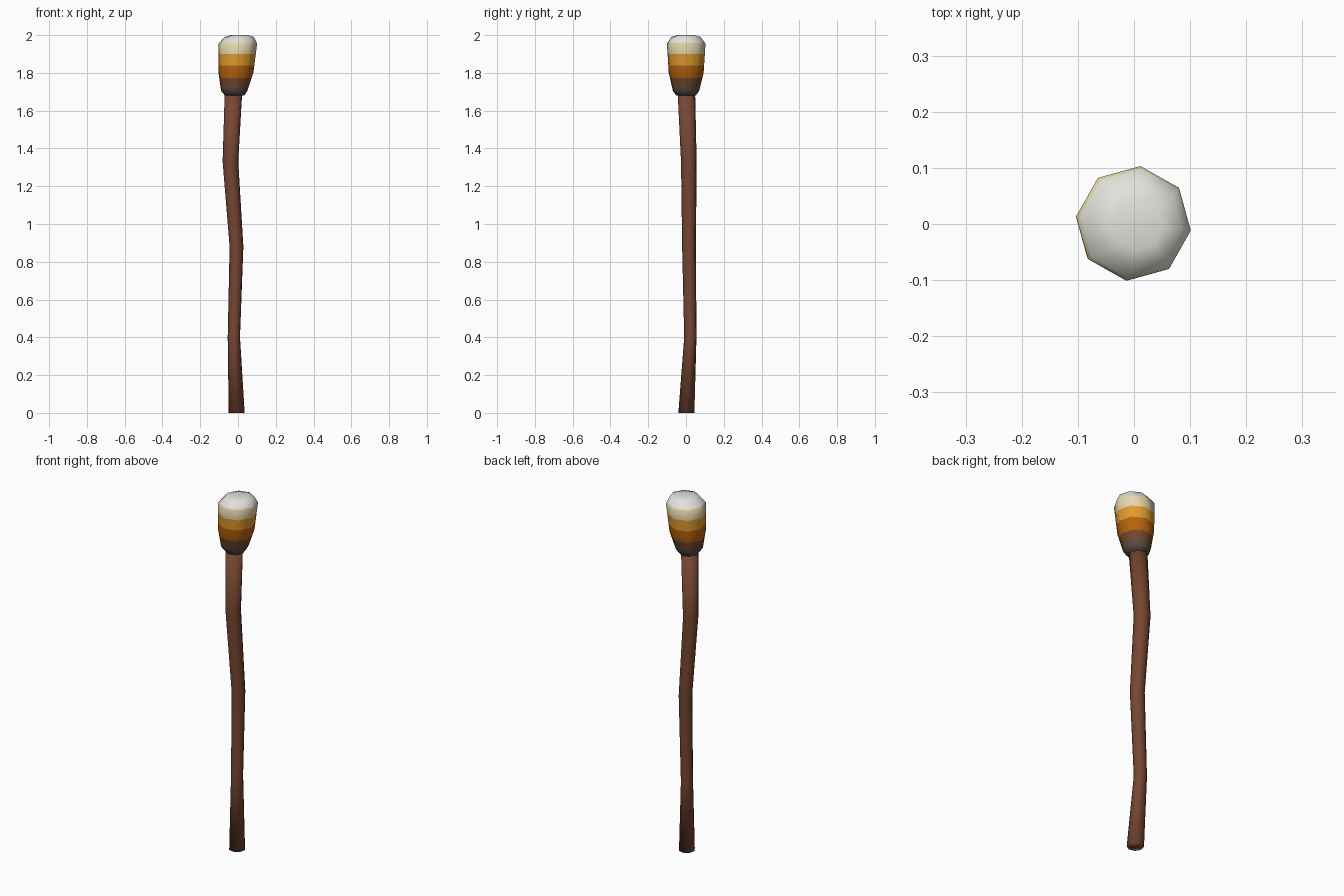
import bpy, bmesh, math

if "Cube" in bpy.data.objects:
    bpy.data.objects.remove(bpy.data.objects["Cube"])


def material(name, rgb):
    """Flat colour from sRGB 0-255, stored as linear."""
    m = bpy.data.materials.new(name)
    lin = [((c / 255 + 0.055) / 1.055) ** 2.4 for c in rgb]
    m.diffuse_color = (*lin, 1)
    m.use_nodes = True
    m.node_tree.nodes["Principled BSDF"].inputs["Base Color"].default_value = m.diffuse_color
    return m


def tube(name, rings, sides, turn, mats, cuts=()):
    """Capped loft through (x, y, z, radius) rings, coloured by height bands."""
    bm = bmesh.new()
    loops = []
    for x, y, z, r in rings:
        loops.append([bm.verts.new((x + r * math.cos(turn + i * math.tau / sides),
                                    y + r * math.sin(turn + i * math.tau / sides), z))
                      for i in range(sides)])
    for a, b in zip(loops, loops[1:]):
        for i in range(sides):
            j = (i + 1) % sides
            bm.faces.new((a[i], a[j], b[j], b[i]))
    bm.faces.new(loops[0][::-1])
    bm.faces.new(loops[-1])
    for z in cuts:
        bmesh.ops.bisect_plane(bm, geom=bm.verts[:] + bm.edges[:] + bm.faces[:],
                               plane_co=(0, 0, z), plane_no=(0, 0, 1))
    for f in bm.faces:
        h = f.calc_center_median().z
        f.material_index = sum(h > z for z in cuts)
        f.smooth = True
    me = bpy.data.meshes.new(name)
    bm.to_mesh(me)
    bm.free()
    for m in mats:
        me.materials.append(m)
    ob = bpy.data.objects.new(name, me)
    bpy.context.collection.objects.link(ob)
    return ob


wood = material("brown wood", (118, 70, 49))
bands = [material("charred grey brown", (92, 78, 66)),
         material("burnt brown", (118, 72, 46)),
         material("dark orange", (184, 100, 12)),
         material("light orange", (226, 156, 46)),
         material("cream", (230, 215, 172)),
         material("white", (226, 226, 220))]

# crooked wooden shaft
tube("shaft", [(-0.007, 0.002, 0.0, 0.043), (-0.022, 0.023, 0.40, 0.033),
               (-0.008, 0.016, 0.88, 0.037), (-0.040, 0.015, 1.33, 0.042),
               (-0.024, 0.002, 1.70, 0.047)], 8, math.radians(10), [wood])

# flared head with glowing bands
tube("head", [(-0.018, 0.0, 1.68, 0.052), (-0.020, 0.0, 1.705, 0.070),
              (-0.011, 0.001, 1.80, 0.093), (-0.001, 0.001, 1.955, 0.103),
              (0.008, 0.0, 1.99, 0.078), (0.008, 0.0, 2.0, 0.045)],
     8, math.radians(-7), bands, (1.725, 1.772, 1.84, 1.90, 1.962))
